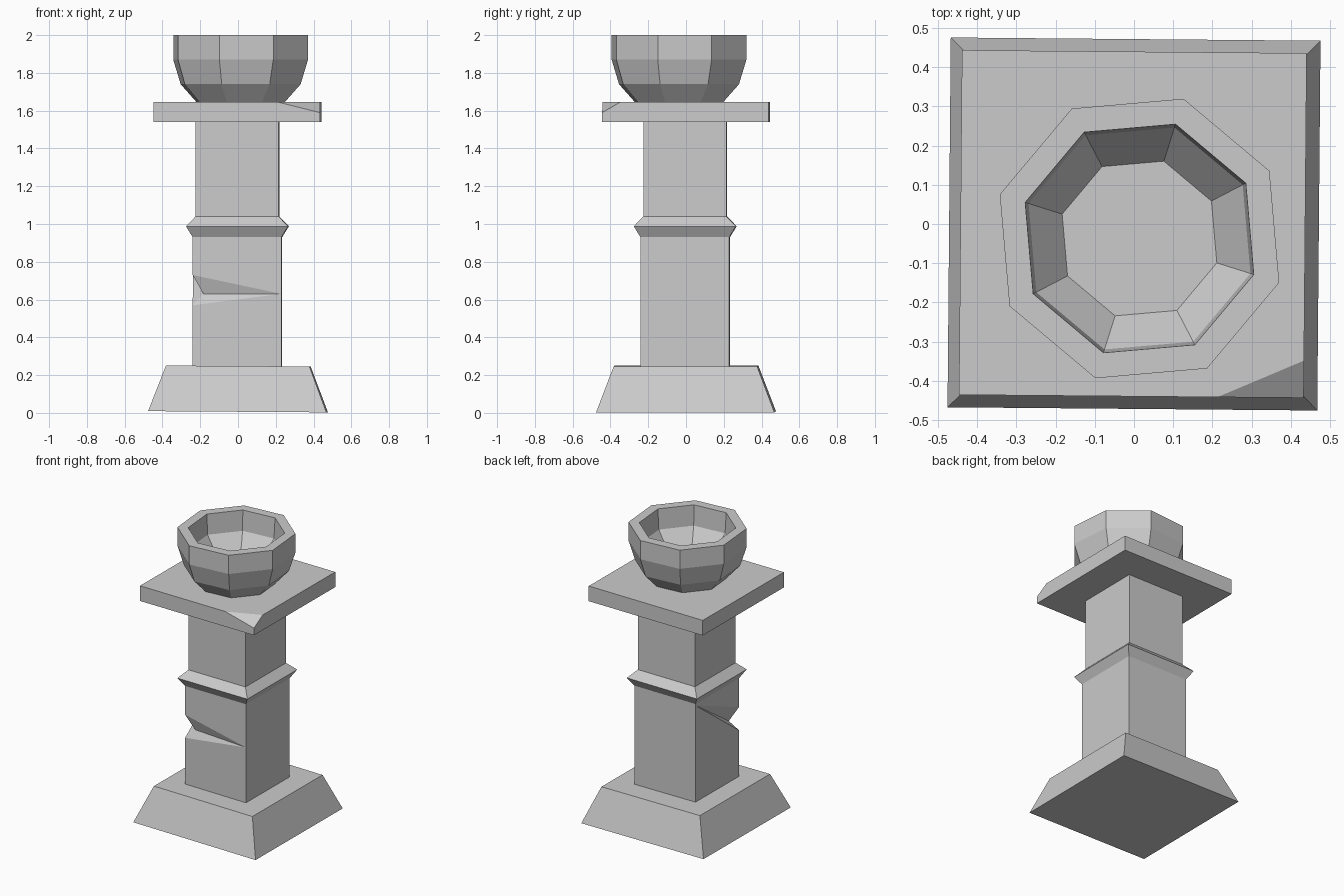
import bpy, bmesh
from math import cos, sin, radians, pi, sqrt

if "Cube" in bpy.data.objects:
    bpy.data.objects.remove(bpy.data.objects["Cube"])

TWIST = radians(-0.5)


def make_object(name, verts, faces):
    me = bpy.data.meshes.new(name)
    me.from_pydata(verts, [], faces)
    bm = bmesh.new()
    bm.from_mesh(me)
    bmesh.ops.recalc_face_normals(bm, faces=bm.faces)
    bm.to_mesh(me)
    bm.free()
    ob = bpy.data.objects.new(name, me)
    bpy.context.collection.objects.link(ob)
    return ob


def loft(name, profile, sides, phase, centre=(0, 0), caps=(True, True)):
    """Stack of regular polygon rings from (radius, z) pairs."""
    cx, cy = centre
    verts = [(cx + r * cos(phase + 2 * pi * i / sides),
              cy + r * sin(phase + 2 * pi * i / sides), z)
             for r, z in profile for i in range(sides)]
    faces = []
    for k in range(len(profile) - 1):
        a, b = k * sides, (k + 1) * sides
        for i in range(sides):
            j = (i + 1) % sides
            faces.append((a + i, a + j, b + j, b + i))
    if caps[0]:
        faces.append(tuple(range(sides))[::-1])
    if caps[1]:
        faces.append(tuple(range(len(verts) - sides, len(verts))))
    return make_object(name, verts, faces)


def square_loft(name, profile, centre=(0, 0)):
    return loft(name, [(h * sqrt(2), z) for h, z in profile], 4,
                pi / 4 + TWIST, centre)


# Tapered foot, very slightly tipped
base = square_loft("base", [(0.472, 0.006), (0.38, 0.248)])
base.rotation_euler.y = radians(0.4)

# Lower shaft with a deep chip knocked out of the front left corner
h = 0.235
corners = [(-h, -h), (h, -h), (h, h), (-h, h)]
verts = [(x, y, z) for z in (0.245, 0.93) for x, y in corners]
verts += [(-h, -h, 0.73), (-h, -h, 0.57), (h, -h, 0.63),
          (-h, h, 0.92), (-0.178, -0.205, 0.63)]
A, B, C, D, M = 8, 9, 10, 11, 12
shaft = make_object("lower_shaft", verts, [
    (3, 2, 1, 0), (4, 5, 6, 7),
    (0, 1, C, B), (A, C, 5, 4),
    (1, 2, 6, 5, C), (2, 3, D, 7, 6),
    (3, 0, B, D), (D, A, 4, 7),
    (B, C, M), (C, A, M), (A, D, M), (D, B, M)])
shaft.rotation_euler.z = TWIST
shaft.location = (-0.003, -0.004, 0)

# Pointed collar and upper shaft
square_loft("collar_and_upper_shaft",
            [(0.235, 0.93), (0.27, 0.988), (0.22, 1.04), (0.22, 1.54)],
            (-0.003, -0.004))

# Square top plate with a sliced front right corner
p, z0, z1 = 0.44, 1.54, 1.645
verts = [(-p, -p, z0), (p, -p, z0), (p, p, z0), (-p, p, z0),
         (-p, -p, z1), (0.22, -p, z1), (p, -0.345, z1), (p, p, z1),
         (-p, p, z1), (p, -p, 1.59)]
plate = make_object("top_plate", verts, [
    (3, 2, 1, 0), (4, 5, 6, 7, 8), (0, 1, 9, 5, 4), (1, 2, 7, 6, 9),
    (2, 3, 8, 7), (3, 0, 4, 8), (5, 9, 6)])
plate.rotation_euler.z = TWIST
plate.location.x = -0.003

# Eight-sided hollow bowl: outside, rim, then inside to the floor
loft("bowl",
     [(0.243, 1.643), (0.333, 1.74), (0.374, 1.87), (0.374, 2.0),
      (0.306, 2.0), (0.297, 1.86), (0.207, 1.75)],
     8, radians(-17.5), (0.014, -0.037))
